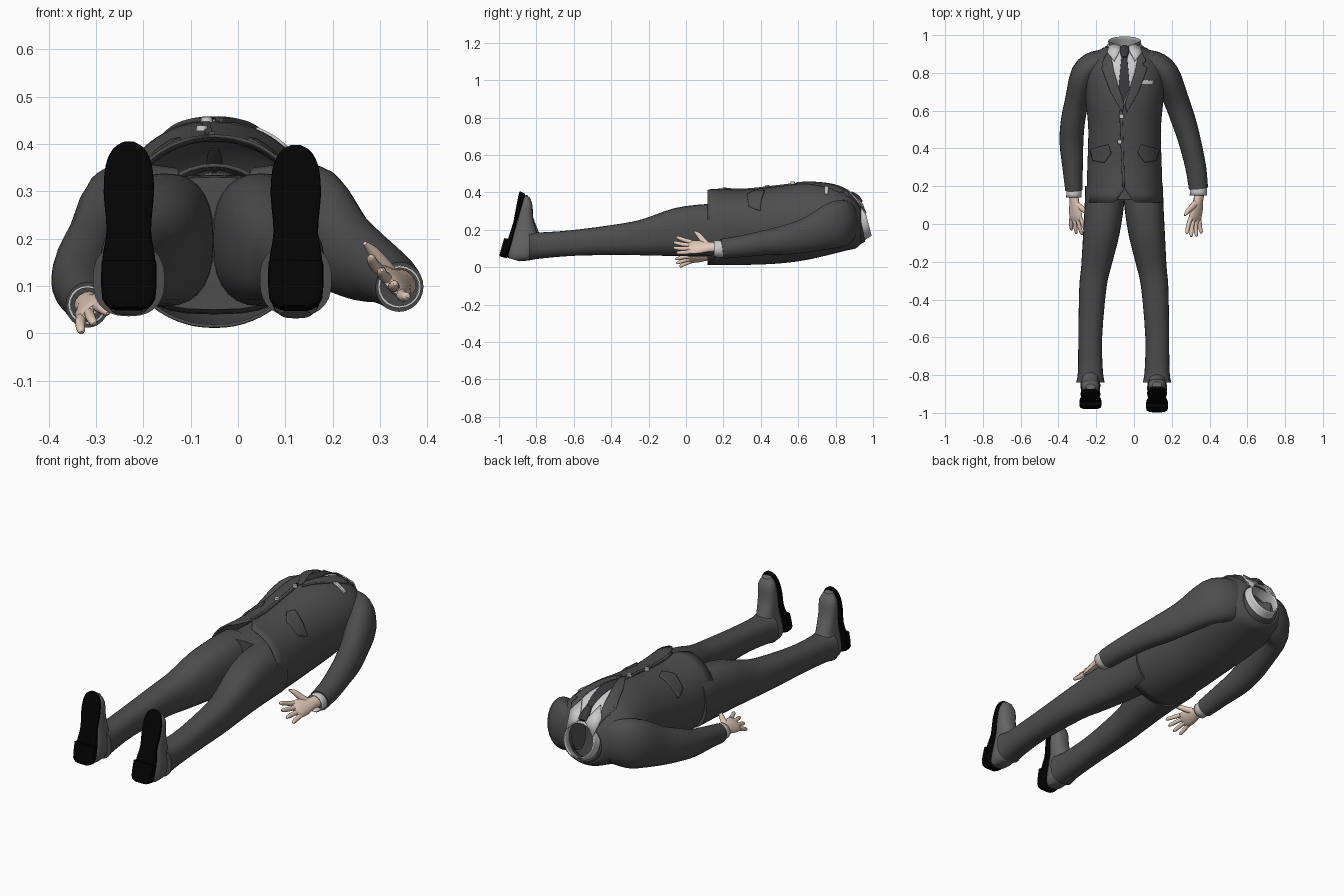
import bpy, bmesh, math
from mathutils import Vector, Matrix
from mathutils.bvhtree import BVHTree

if "Cube" in bpy.data.objects:
    bpy.data.objects.remove(bpy.data.objects["Cube"])

CX = -0.05  # body centre line


def mat(name, r, g, b):
    m = bpy.data.materials.new(name)
    m.diffuse_color = (r, g, b, 1)
    m.use_nodes = True
    m.node_tree.nodes["Principled BSDF"].inputs["Base Color"].default_value = m.diffuse_color
    return m


SUIT = mat("suit", .075, .075, .075)
TIE = mat("tie", .04, .04, .045)
SHIRT = mat("shirt", .6, .6, .6)
SKIN = mat("skin", .76, .58, .48)
LEATHER = mat("leather", .13, .13, .13)
SOLE = mat("sole", .001, .001, .001)


def finish(name, bm, m, thick=0, M=None):
    me = bpy.data.meshes.new(name)
    bm.to_mesh(me)
    bm.free()
    me.materials.append(m)
    me.shade_smooth()
    me.set_sharp_from_angle(angle=math.radians(40))
    ob = bpy.data.objects.new(name, me)
    bpy.context.collection.objects.link(ob)
    if M is not None:
        ob.matrix_world = M
    if thick:
        s = ob.modifiers.new("thickness", 'SOLIDIFY')
        s.thickness, s.offset = thick, -1
    return ob


def smooth_path(p, sub):
    """Catmull-Rom through section tuples (x, y, z, half width, half height)."""
    p = [Vector(q) for q in p]
    out = []
    for i in range(len(p) - 1):
        a, b, c, d = p[max(i - 1, 0)], p[i], p[i + 1], p[min(i + 2, len(p) - 1)]
        for k in range(sub):
            t = k / sub
            out.append(.5 * (2 * b + (c - a) * t + (2 * a - 5 * b + 4 * c - d) * t**2
                             + (3 * b - a - 3 * c + d) * t**3))
    return out + [p[-1]]


def loft(name, limbs, m, n=20, axis=None, e=2.0, sub=3, caps=(1, 1), thick=0, M=None, tweak=None):
    bm = bmesh.new()
    for limb in limbs:
        secs = smooth_path(limb, sub)
        rings = []
        for i, s in enumerate(secs):
            c = Vector(s[:3])
            a, b = secs[max(i - 1, 0)], secs[min(i + 1, len(secs) - 1)]
            t = axis or (Vector(b[:3]) - Vector(a[:3])).normalized()
            if abs(t.z) > .99:
                right, up = Vector((1, 0, 0)), Vector((0, 1, 0))
            else:
                right = t.cross(Vector((0, 0, 1))).normalized()
                up = right.cross(t)
            ring = []
            for k in range(n):
                u = 2 * math.pi * k / n
                cu, su = math.cos(u), math.sin(u)
                cu = math.copysign(abs(cu)**(2 / e), cu)
                su = math.copysign(abs(su)**(2 / e), su)
                ring.append(bm.verts.new(c + right * cu * s[3] + up * su * s[4]))
            rings.append(ring)
        for r, q in zip(rings, rings[1:]):
            for k in range(n):
                bm.faces.new((r[k], r[(k + 1) % n], q[(k + 1) % n], q[k]))
        if caps[0]:
            bm.faces.new(rings[0])
        if caps[1]:
            bm.faces.new(rings[-1])
        if tweak:
            tweak(rings)
    bmesh.ops.recalc_face_normals(bm, faces=bm.faces[:])
    return finish(name, bm, m, thick, M)


Y, Z = Vector((0, 1, 0)), Vector((0, 0, 1))


# Jacket body: open shell, hem notched at the front
def band(y, hw, lo, hi):
    return (CX, y, (lo + hi) / 2, hw, (hi - lo) / 2)


def notch(rings):
    for i, amount in ((0, .075), (1, .05), (2, .025)):
        for v in rings[i]:
            if v.co.z > .3:
                v.co.y += amount * max(0, 1 - abs(v.co.x - CX) / .05)


jacket = loft("jacket_body", [[band(.115, .203, .012, .42), band(.3, .197, .012, .412),
                               band(.5, .192, .02, .433), band(.65, .205, .04, .449),
                               band(.78, .212, .07, .438), band(.86, .19, .09, .408),
                               band(.91, .15, .102, .365), band(.935, .11, .125, .33)]],
              SUIT, n=64, axis=Y, e=2.1, caps=(0, 0), thick=.007, tweak=notch)

# Sleeves, shirt cuffs
R_ARM = [(.02, .872, .25, .05, .10), (.10, .85, .24, .068, .12), (.165, .795, .225, .074, .125),
         (.222, .66, .175, .067, .095), (.265, .54, .147, .064, .08), (.297, .43, .132, .059, .067),
         (.327, .3, .112, .055, .058), (.341, .19, .098, .051, .053)]
L_ARM = [(-.12, .872, .25, .05, .10), (-.20, .85, .24, .068, .12), (-.262, .795, .225, .072, .125),
         (-.300, .66, .172, .064, .1), (-.324, .54, .137, .064, .084), (-.331, .43, .107, .063, .069),
         (-.325, .3, .083, .054, .057), (-.318, .18, .06, .046, .049)]
for side, arm in (("right", R_ARM), ("left", L_ARM)):
    loft(side + "_sleeve", [arm], SUIT, n=24)
    x, y, z, a, b = arm[-1]
    loft(side + "_shirt_cuff", [[(x, y + .03, z, a - .007, b - .007),
                                 (x, y - .04, z, a - .005, b - .008)]], SHIRT, caps=(1, 0), thick=.005)

# Hands: palm, four fingers and thumb
digits = [[(0, .05, 0, .026, .02), (0, 0, 0, .027, .019), (0, -.04, 0, .038, .017),
           (0, -.08, 0, .040, .014), (0, -.098, 0, .034, .008)]]
for bx, length, spread in ((.030, .075, .28), (.010, .085, .09), (-.010, .08, -.09), (-.030, .062, -.28)):
    digits.append([(bx + spread * length * t, -.085 - length * t, -.014 * t * t, r, r)
                   for t, r in ((0, .0105), (.5, .010), (.9, .008), (1, .003))])
digits.append([(.015, -.015, 0, .016, .015), (.045, -.04, -.006, .014, .013),
               (.070, -.06, -.01, .011, .010), (.086, -.08, -.012, .004, .004)])
for side, wrist, aim, thumb in (("right", (.340, .125, .108), (-.18, -1, 0), (-.65, 0, .7)),
                                ("left", (-.316, .118, .06), (.1, -1, -.1), (.75, 0, .6))):
    yv = -Vector(aim).normalized()
    xv = Vector(thumb)
    xv = (xv - yv * xv.dot(yv)).normalized()
    M = Matrix((xv, yv, xv.cross(yv))).transposed().to_4x4()
    M.translation = wrist
    loft(side + "_hand", digits, SKIN, n=12, sub=2, M=M @ Matrix.Scale(1.15 if side == "right" else 1.05, 4))

# Trousers: seat and legs with flared hems
loft("trouser_seat", [[band(.45, .17, .05, .335), band(.25, .185, .04, .335), band(.13, .18, .05, .33)]],
     SUIT, n=32, axis=Y, e=2.8)
LEG = [(.05, .2, .197, .104, .138), (.052, .1, .197, .104, .14), (.068, -.06, .188, .096, .128),
       (.092, -.22, .162, .08, .099), (.11, -.34, .15, .072, .084), (.123, -.6, .13, .063, .069),
       (.122, -.78, .116, .066, .07), (.122, -.84, .113, .076, .077)]
# Shoes, in a frame with the heel at the origin, toe along z and instep along +y
UPPER = [(0, .05, .004, .032, .03), (0, .075, .035, .05, .07), (0, .085, .10, .052, .082),
         (0, .068, .17, .047, .063), (0, .045, .24, .048, .044), (0, .033, .31, .046, .031),
         (0, .022, .348, .024, .016)]
TREAD = [(0, 0, .0, .03, .01), (0, 0, .02, .054, .012), (0, 0, .1, .057, .012), (0, 0, .17, .047, .01),
         (0, 0, .25, .053, .01), (0, 0, .31, .049, .01), (0, 0, .345, .034, .01), (0, 0, .36, .012, .008)]
HEEL = [(0, -.015, 0, .034, .016), (0, -.015, .02, .056, .018), (0, -.015, .1, .058, .018)]
for side, f, sy, lean in (("right", lambda x: x, -.968, .28), ("left", lambda x: CX - (x - CX) * 1.05, -.95, .19)):
    loft(side + "_trouser_leg", [[(f(s[0]),) + s[1:] for s in LEG]], SUIT, n=28, axis=Y, e=2.45)
    M = Matrix.Translation((f(.122), sy, .05)) @ Matrix.Rotation(-lean, 4, 'X')
    loft(side + "_shoe_upper", [UPPER], LEATHER, axis=Z, e=2.3, M=M)
    loft(side + "_shoe_sole", [TREAD], SOLE, axis=Z, e=4, M=M)
    loft(side + "_shoe_heel", [HEEL], SOLE, axis=Z, e=4, M=M)

# Shirt collar and jacket collar around the neck
loft("shirt_collar", [[(CX, .885, .228, .115, .112), (CX, .93, .242, .094, .10), (CX, .97, .253, .086, .088)]],
     SHIRT, n=32, caps=(0, 0), thick=.006)
loft("jacket_collar", [[(CX, .87, .235, .14, .125), (CX, .91, .24, .12, .118), (CX, .935, .245, .104, .11)]],
     SUIT, n=32, caps=(0, 0), thick=.008)

# Cloth pieces draped over the jacket front
bpy.context.view_layer.update()
tree = BVHTree.FromObject(jacket, bpy.context.evaluated_depsgraph_get())


def front_z(x, y):
    hit = tree.ray_cast(Vector((x, min(y, .93), 2)), Vector((0, 0, -1)))[0]
    return max(hit.z, .3) if hit else .3


def drape(name, pts, m, lift, mirror=False):
    if mirror:
        pts = [(2 * CX - x, y) for x, y in pts]
    bm = bmesh.new()
    bm.faces.new([bm.verts.new((x, y, 0)) for x, y in pts])
    bmesh.ops.triangulate(bm, faces=bm.faces[:])
    bmesh.ops.subdivide_edges(bm, edges=bm.edges[:], cuts=8, use_grid_fill=True)
    for f in bm.faces:
        f.normal_update()
        if f.normal.z < 0:
            f.normal_flip()
    for v in bm.verts:
        v.co.z = front_z(v.co.x, v.co.y) + lift
    return finish(name, bm, m, thick=lift + .002)


drape("shirt_front", [(-.13, .93), (.03, .93), (.025, .85), (-.055, .62), (-.125, .85)], SHIRT, .004)
drape("tie_blade", [(-.066, .89), (-.036, .89), (-.022, .72), (-.055, .64), (-.082, .72)], TIE, .009)
LAPEL = [(-.13, .93), (-.165, .865), (-.145, .845), (-.172, .825), (-.125, .70), (-.062, .59),
         (-.052, .63), (-.105, .80)]
FLAP = [(-.235, .395), (-.14, .42), (-.122, .375), (-.16, .325), (-.22, .335)]
for side, mir in (("left", False), ("right", True)):
    drape(side + "_lapel", LAPEL, SUIT, .010, mir)
    drape(side + "_pocket_flap", FLAP, SUIT, .009, mir)
drape("front_edge", [(-.078, .60), (-.062, .60), (-.048, .195), (-.062, .195)], SUIT, .008)
drape("pocket_square", [(.01, .765), (.105, .76), (.105, .74), (.01, .742)], SHIRT, .008)

# Tie knot and turned-down collar points
loft("tie_knot", [[(CX, .935, .345, .026, .014), (CX, .91, .372, .024, .018), (CX, .88, .396, .015, .012)]],
     TIE, n=12)
for side, s in (("left", -1), ("right", 1)):
    bm = bmesh.new()
    bm.faces.new([bm.verts.new((CX + s * x, y, z)) for x, y, z in
                  ((.078, .965, .29), (.015, .94, .35), (.055, .865, .417), (.092, .91, .37))][::s])
    finish(side + "_collar_point", bm, SHIRT, .006)

# Buttons
for i, (x, y) in enumerate(((-.066, .57), (-.076, .435))):
    bm = bmesh.new()
    bmesh.ops.create_cone(bm, cap_ends=True, segments=16, radius1=.013, radius2=.011, depth=.012,
                          matrix=Matrix.Translation((x, y, front_z(x, y) + .010)))
    finish("button_%d" % i, bm, SHIRT)
